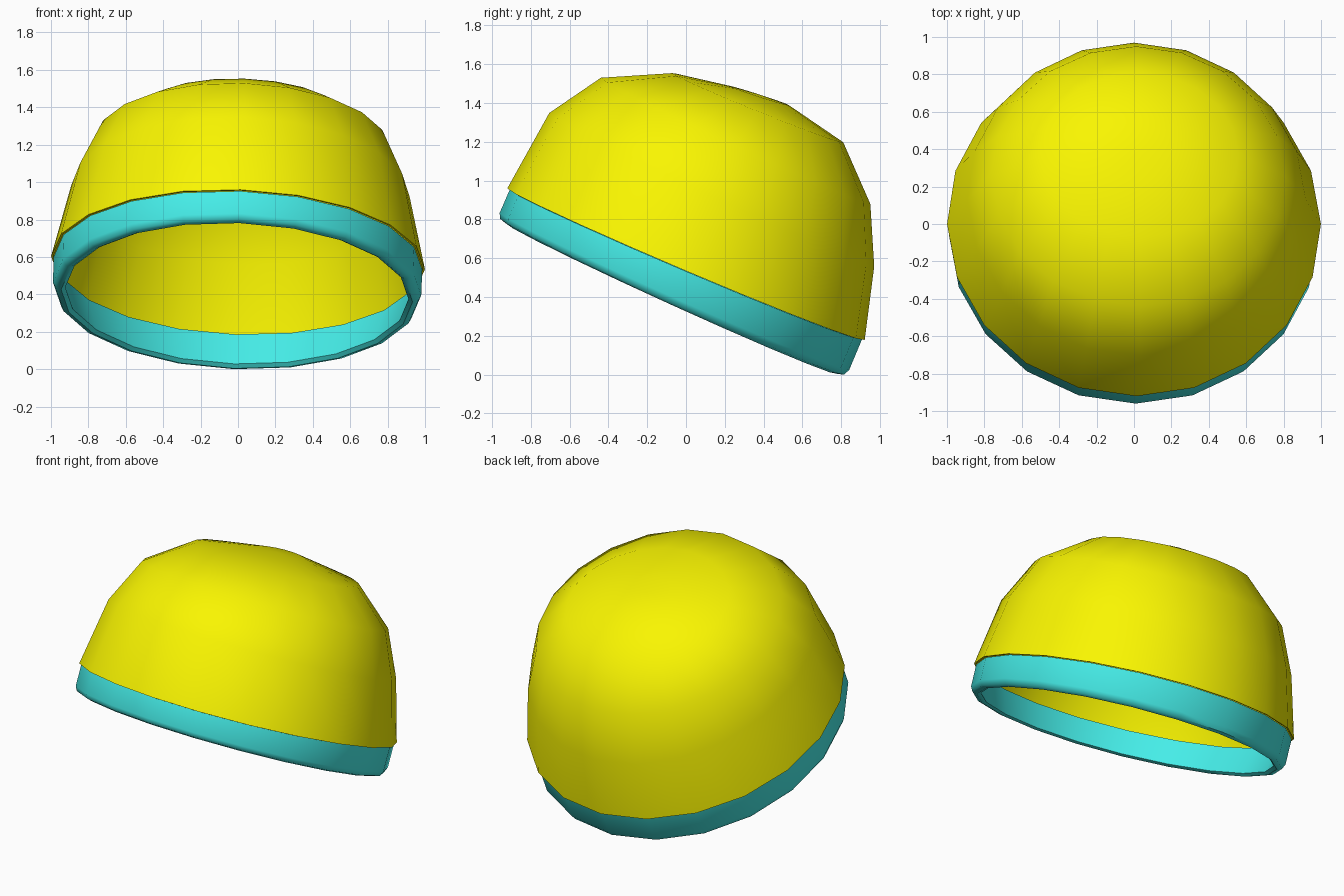
import bpy, bmesh, math
from mathutils import Matrix, Vector

if "Cube" in bpy.data.objects:
    bpy.data.objects.remove(bpy.data.objects["Cube"])

SIDES = 20
# tilt down towards the back, with a slight sideways roll
POSE = (Matrix.Translation((0, 0, 0.57)) @ Matrix.Rotation(math.radians(2), 4, 'Y')
        @ Matrix.Rotation(math.radians(-23), 4, 'X'))


def lathe(name, rings, mat, poles=None):
    """rings: (x radius, y radius, height, shift along y, height slope along y).
    The profile is closed on itself, or capped by a start and an end pole."""
    bm = bmesh.new()
    loops = []
    for rx, ry, h, dy, slope in rings:
        loop = []
        for i in range(SIDES):
            a = 2 * math.pi * i / SIDES
            y = ry * math.sin(a)
            loop.append(bm.verts.new((rx * math.cos(a), y + dy, h + slope * y)))
        loops.append(loop)
    pairs = list(zip(loops, loops[1:]))
    if not poles:
        pairs.append((loops[-1], loops[0]))
    for lo, hi in pairs:
        for i in range(SIDES):
            j = (i + 1) % SIDES
            bm.faces.new((lo[i], lo[j], hi[j], hi[i]))
    if poles:
        for loop, co in ((loops[0], poles[0]), (loops[-1], poles[1])):
            tip = bm.verts.new(co)
            for i in range(SIDES):
                bm.faces.new((loop[i], loop[(i + 1) % SIDES], tip))
    bmesh.ops.recalc_face_normals(bm, faces=bm.faces)
    if bm.calc_volume(signed=True) < 0:
        bmesh.ops.reverse_faces(bm, faces=bm.faces)
    bm.transform(POSE)
    me = bpy.data.meshes.new(name)
    bm.to_mesh(me)
    bm.free()
    me.materials.append(mat)
    ob = bpy.data.objects.new(name, me)
    bpy.context.collection.objects.link(ob)
    bpy.ops.object.select_all(action='DESELECT')
    bpy.context.view_layer.objects.active = ob
    ob.select_set(True)
    bpy.ops.object.shade_smooth_by_angle(angle=math.radians(50))
    return ob


def material(name, rgb):
    m = bpy.data.materials.new(name)
    m.diffuse_color = (*rgb, 1)
    m.use_nodes = True
    m.node_tree.nodes["Principled BSDF"].inputs["Base Color"].default_value = m.diffuse_color
    return m


yellow = material("yellow_knit", (0.95, 0.92, 0.0))
teal = material("teal_trim", (0.06, 0.85, 0.81))

# thin hollow crown, a little fuller towards the front: outside, then lining
outside = [
    (1.0, 1.0, 0.0, 0, 0),
    (0.905, 0.925, 0.405, -0.028, -0.04),
    (0.785, 0.766, 0.685, -0.013, -0.037),
    (0.53, 0.475, 0.887, 0.025, 0.017),
    (0.17, 0.162, 0.947, 0.006, 0.09),
]
T = 0.012
lining = [(rx - T, ry - T, h - T * h, dy, s) for rx, ry, h, dy, s in outside]
crown = lathe("cap_crown", outside[::-1] + lining, yellow,
              poles=((0, 0.006, 0.953), (0, 0.006, 0.941)))

# band around the opening, its lower edge rolled inwards
band = lathe("cap_band", [
    (0.986, 0.986, -0.002, 0, 0),
    (0.985, 0.987, -0.152, 0, -0.02),
    (0.970, 0.973, -0.182, 0, -0.024),
    (0.940, 0.940, -0.192, 0, -0.025),
    (0.918, 0.918, -0.178, 0, -0.022),
    (0.976, 0.976, -0.002, 0, 0),
], teal)

# rest on the ground
low = min(v.co.z for v in band.data.vertices)
for ob in (crown, band):
    ob.data.transform(Matrix.Translation(Vector((0, 0, -low))))
